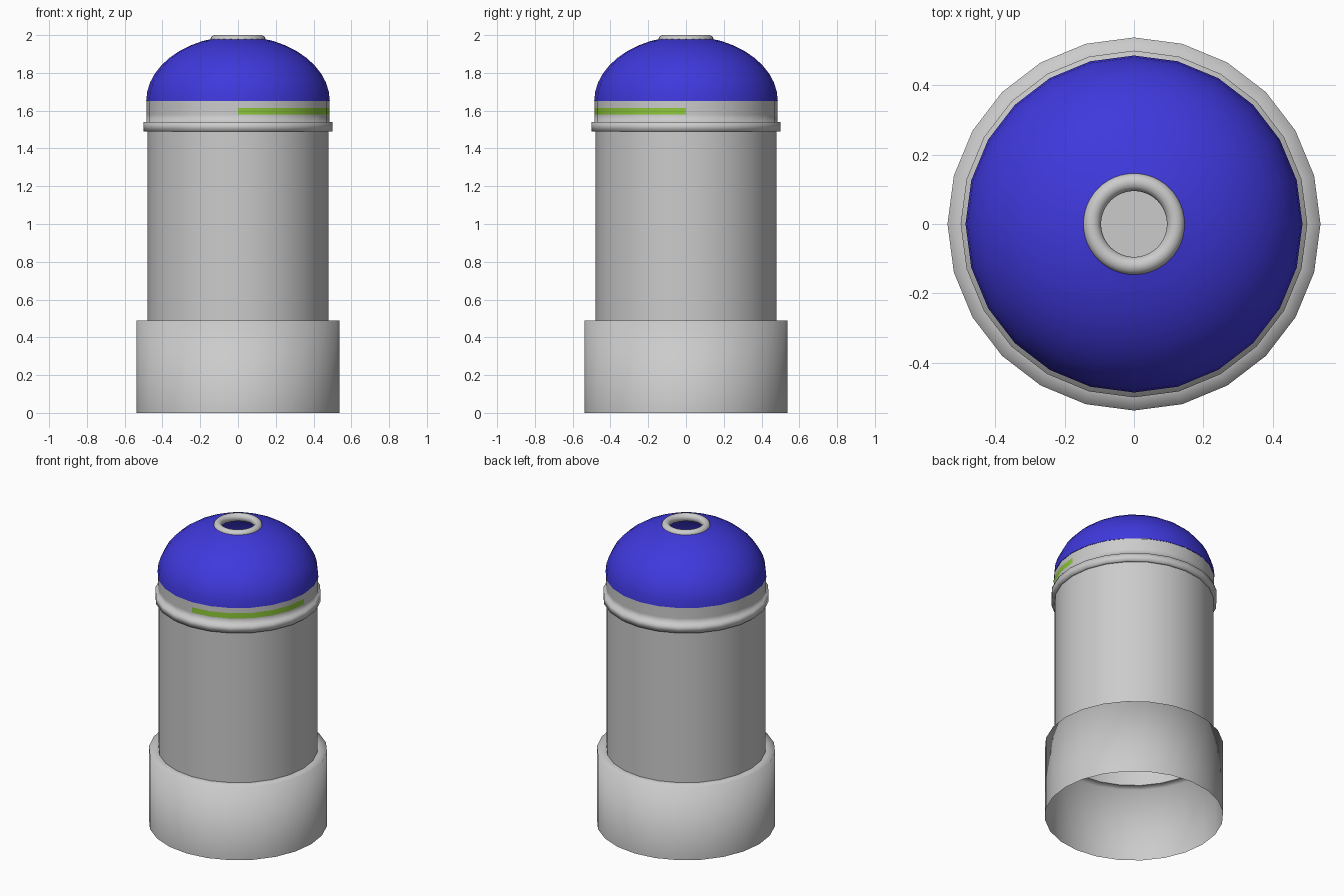
import bpy, bmesh
from math import sin, cos, pi, radians

if "Cube" in bpy.data.objects:
    bpy.data.objects.remove(bpy.data.objects["Cube"])

SIDES = 24


def material(name, color):
    m = bpy.data.materials.new(name)
    m.diffuse_color = color
    m.use_nodes = True
    m.node_tree.nodes["Principled BSDF"].inputs["Base Color"].default_value = m.diffuse_color
    return m


def lathe(name, profile, mats=(), angle=40, close_start=False, panel=None):
    """Revolve (radius, z) points; panel = (profile band) coloured on the front right quarter."""
    bm = bmesh.new()
    rings = []
    for r, z in profile:
        rings.append([bm.verts.new((r * cos(2 * pi * i / SIDES), r * sin(2 * pi * i / SIDES), z))
                      for i in range(SIDES)])
    for b, (lo, hi) in enumerate(zip(rings, rings[1:])):
        for i in range(SIDES):
            j = (i + 1) % SIDES
            f = bm.faces.new((lo[i], lo[j], hi[j], hi[i]))
            if b == panel and i >= SIDES * 3 // 4:
                f.material_index = 1
    if close_start:
        bm.faces.new(rings[0][::-1])
    me = bpy.data.meshes.new(name)
    bm.to_mesh(me)
    bm.free()
    for m in mats:
        me.materials.append(m)
    ob = bpy.data.objects.new(name, me)
    bpy.context.collection.objects.link(ob)
    bpy.ops.object.select_all(action='DESELECT')
    ob.select_set(True)
    bpy.context.view_layer.objects.active = ob
    bpy.ops.object.shade_smooth_by_angle(angle=radians(angle))
    return ob


blue = material("blue", (0.05, 0.04, 0.72, 1))
green = material("green", (0.27, 0.58, 0.04, 1))
grey = material("grey", (0.8, 0.8, 0.8, 1))

# Open-bottomed base skirt with a ledge up to the body
lathe("base", [(0.538, 0), (0.538, 0.488), (0.48, 0.488)], angle=100)

# Hollow cylindrical body
lathe("body", [(0.48, 0.488), (0.48, 1.49)])

# Raised band and collar, with a green strip round one quarter
lathe("collar", [(0.48, 1.49), (0.50, 1.49), (0.50, 1.54), (0.484, 1.54),
                 (0.484, 1.58), (0.484, 1.615), (0.484, 1.65)],
      mats=(grey, green), angle=100, panel=4)

# Flat plate closing the collar under the dome
lathe("inner_plate", [(0.484, 1.65), (0.47, 1.65)], close_start=True).data
plate = bpy.data.objects["inner_plate"]

# Flattened dome, open at the top
steps = 9
arc = [(0.486 * cos(a), 1.65 + 0.345 * sin(a))
       for a in (radians(75.5) * i / steps for i in range(steps + 1))]
lathe("dome", arc, mats=(blue,))

# Rim ring around the opening
bpy.ops.mesh.primitive_torus_add(major_radius=0.121, minor_radius=0.026, major_segments=48,
                                 minor_segments=12, location=(0, 0, 1.974))
rim = bpy.context.object
rim.name = "top_ring"
bpy.ops.object.shade_smooth()
